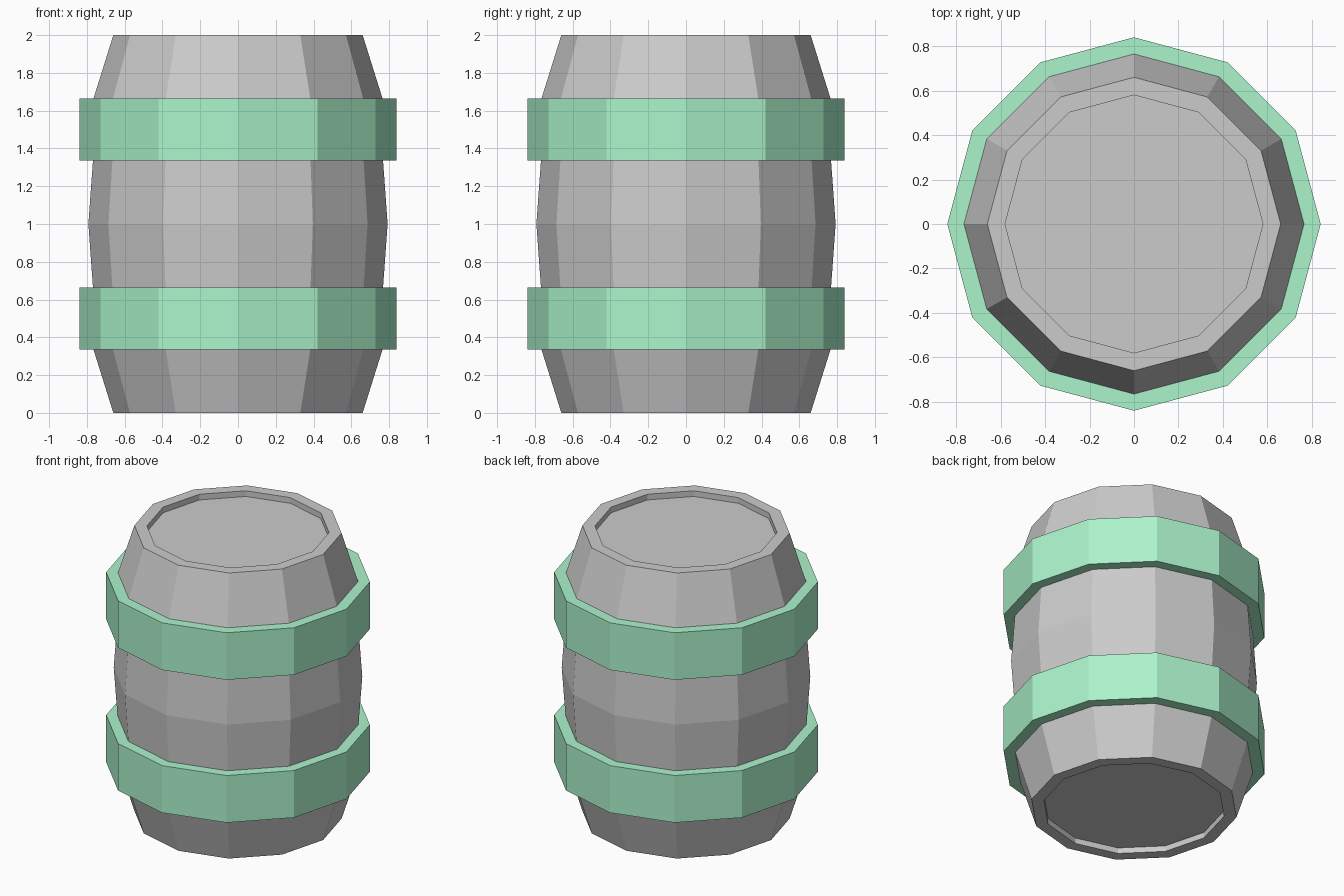
import bpy, bmesh
from math import cos, sin, pi

if "Cube" in bpy.data.objects:
    bpy.data.objects.remove(bpy.data.objects["Cube"])

SIDES = 12


def lathe(name, profile, closed=False, material=None):
    """Revolve (radius, z) points around z; open profiles get flat end caps."""
    bm = bmesh.new()
    rings = [[bm.verts.new((r * cos(2 * pi * i / SIDES), r * sin(2 * pi * i / SIDES), z))
              for i in range(SIDES)] for r, z in profile]
    pairs = list(zip(rings, rings[1:]))
    if closed:
        pairs.append((rings[-1], rings[0]))
    else:
        bm.faces.new(rings[0])
        bm.faces.new(rings[-1])
    for a, b in pairs:
        for i in range(SIDES):
            j = (i + 1) % SIDES
            bm.faces.new((a[i], a[j], b[j], b[i]))
    bmesh.ops.recalc_face_normals(bm, faces=bm.faces)
    mesh = bpy.data.meshes.new(name)
    bm.to_mesh(mesh)
    bm.free()
    obj = bpy.data.objects.new(name, mesh)
    bpy.context.collection.objects.link(obj)
    if material:
        mesh.materials.append(material)
    return obj


green = bpy.data.materials.new("green_band")
green.diffuse_color = (0.41, 0.9, 0.6, 1)
green.use_nodes = True
green.node_tree.nodes["Principled BSDF"].inputs["Base Color"].default_value = green.diffuse_color

# Bulging body with a recessed lid at each end
lower = [(0.58, 0.04), (0.58, 0), (0.66, 0), (0.765, 0.335), (0.768, 0.665)]
upper = [(r, 2 - z) for r, z in reversed(lower)]
lathe("barrel_body", lower + [(0.792, 1)] + upper)

# Two hoops, seated slightly into the body
for name, z in (("lower_band", 0.335), ("upper_band", 1.335)):
    lathe(name, [(0.755, z), (0.84, z), (0.84, z + 0.33), (0.755, z + 0.33)],
          closed=True, material=green)
